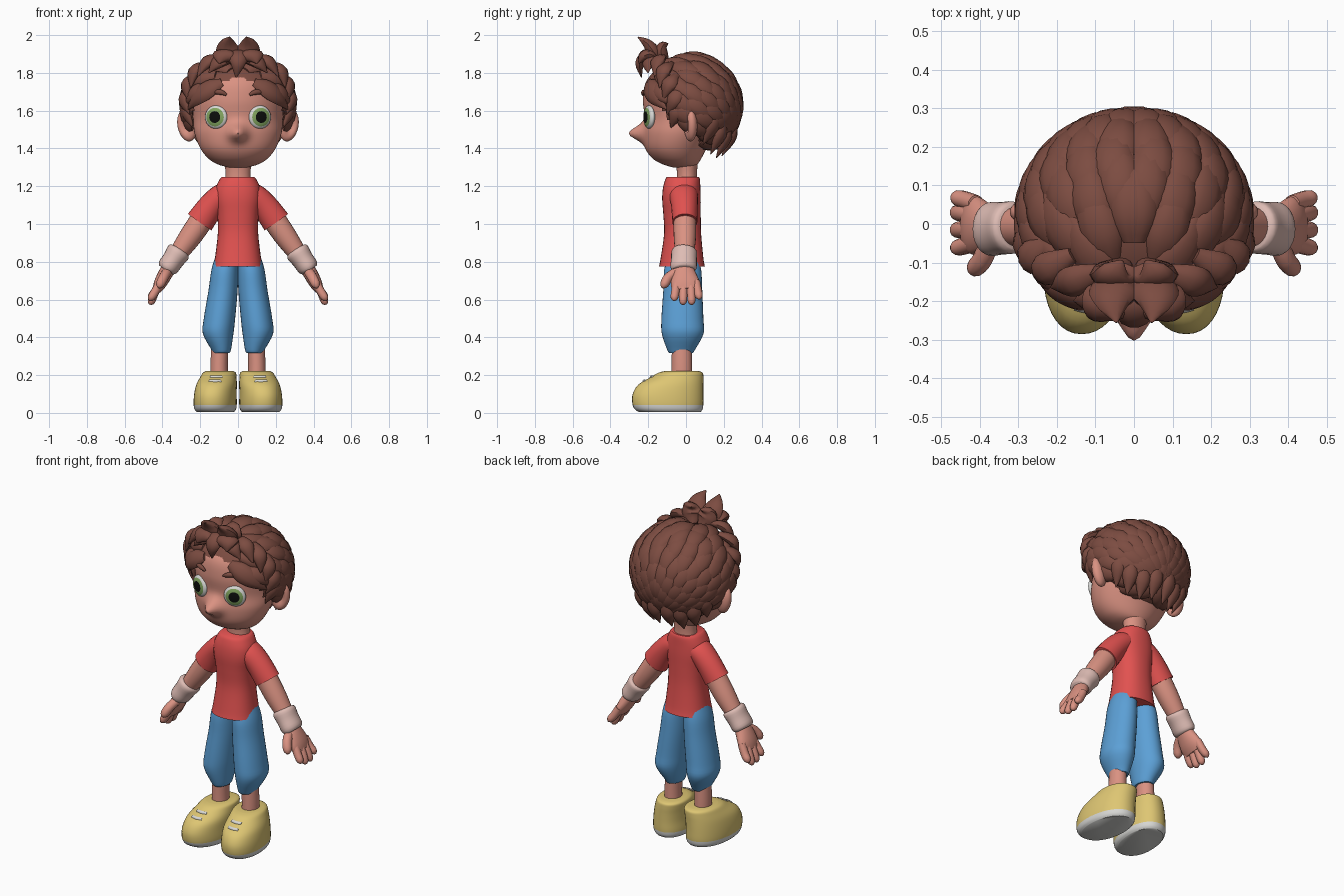
import bpy, bmesh, math
from mathutils import Vector, Matrix

if "Cube" in bpy.data.objects:
    bpy.data.objects.remove(bpy.data.objects["Cube"])


def material(name, rgb):
    lin = [((c / 255 + 0.055) / 1.055) ** 2.4 for c in rgb] + [1]
    m = bpy.data.materials.new(name)
    m.use_nodes = True
    m.diffuse_color = lin
    m.node_tree.nodes["Principled BSDF"].inputs["Base Color"].default_value = lin
    return m


SKIN = material("skin", (218, 146, 130))
HAIR = material("brown hair", (124, 76, 65))
RED = material("red shirt", (226, 82, 80))
BLUE = material("blue trousers", (92, 160, 214))
YELLOW = material("yellow shoe", (222, 198, 115))
WHITE = material("off white", (215, 215, 212))
BAND = material("pale wristband", (222, 188, 180))
GREEN = material("green iris", (130, 165, 95))
BLACK = material("black pupil", (12, 14, 12))
made = []


def finish(name, bm, mats, rule=None, mirror=False):
    """Turn a bmesh into one object, or into a left and right pair."""
    bmesh.ops.recalc_face_normals(bm, faces=bm.faces)
    if rule:
        for f in bm.faces:
            f.material_index = rule(f.calc_center_median())
    for prefix in (("left_", "right_") if mirror else ("",)):
        if prefix == "right_":
            bmesh.ops.transform(bm, matrix=Matrix.Diagonal((-1, 1, 1, 1)), verts=bm.verts)
            bmesh.ops.reverse_faces(bm, faces=bm.faces)
        mesh = bpy.data.meshes.new(prefix + name)
        bm.to_mesh(mesh)
        for m in mats:
            mesh.materials.append(m)
        ob = bpy.data.objects.new(prefix + name, mesh)
        bpy.context.collection.objects.link(ob)
        made.append(ob)
    bm.free()


def spline(rows, k):
    """Smooth curve through rows of numbers, k steps per span."""
    out, n = [], len(rows)
    for i in range(n - 1):
        quad = zip(rows[max(i - 1, 0)], rows[i], rows[i + 1], rows[min(i + 2, n - 1)])
        quad = list(quad)
        for j in range(k):
            t = j / k
            out.append([b + t * ((c - a) + t * (2 * a - 5 * b + 4 * c - d
                        + t * (3 * (b - c) + d - a))) / 2 for a, b, c, d in quad])
    return out + [list(rows[-1])]


def loft(bm, rings):
    rings = [[bm.verts.new(p) for p in r] for r in rings]
    n = len(rings[0])
    for a, b in zip(rings, rings[1:]):
        for i in range(n):
            j = (i + 1) % n
            bm.faces.new((a[i], a[j], b[j], b[i]))
    bm.faces.new(rings[0])
    bm.faces.new(rings[-1])


def upright(rows, n=32, power=2, k=4):
    """Stacked ovals: z, centre x, half width, front y, back y."""
    bm, rings = bmesh.new(), []
    bend = lambda v: math.copysign(abs(v) ** (2 / power), v)
    for z, cx, rx, yf, yb in spline(rows, k):
        angles = [2 * math.pi * i / n for i in range(n)]
        rings.append([(cx + rx * bend(math.cos(a)),
                       (yf + yb) / 2 + (yb - yf) / 2 * bend(math.sin(a)), z) for a in angles])
    loft(bm, rings)
    return bm


def tube(bm, rows, side, n=12, k=3):
    """Oval tube: x, y, z, half width along side, half thickness."""
    rows = spline(rows, k)
    pts = [Vector(r[:3]) for r in rows]
    rings = []
    for i, p in enumerate(pts):
        t = (pts[min(i + 1, len(pts) - 1)] - pts[max(i - 1, 0)]).normalized()
        s = side(p, t) if callable(side) else Vector(side)
        nor = t.cross(s).normalized()
        s = nor.cross(t)
        rings.append([p + s * rows[i][3] * math.cos(a) + nor * rows[i][4] * math.sin(a)
                      for a in (2 * math.pi * j / n for j in range(n))])
    loft(bm, rings)
    return bm


def ball(centre, radii, rot=None, seg=32, rings=24):
    bm = bmesh.new()
    bmesh.ops.create_uvsphere(bm, u_segments=seg, v_segments=rings, radius=1)
    m = Matrix.Translation(centre) @ (rot or Matrix()) @ Matrix.Diagonal((*radii, 1))
    bmesh.ops.transform(bm, matrix=m, verts=bm.verts)
    return bm


# Head with the nose drawn out of the face
bm = upright([(1.3, 0, .05, -.07, .04), (1.315, 0, .105, -.12, .06), (1.345, 0, .155, -.175, .08),
              (1.40, 0, .199, -.215, .11), (1.48, 0, .23, -.226, .16), (1.56, 0, .237, -.218, .21),
              (1.66, 0, .24, -.228, .23), (1.76, 0, .215, -.208, .21), (1.83, 0, .14, -.13, .14),
              (1.86, 0, .04, -.04, .04)], n=96, k=6)
for v in bm.verts:
    if v.co.y < 0:
        dz = v.co.z - 1.478
        v.co.y -= .077 * math.exp(-(v.co.x / .045) ** 2 - (dz / (.047 if dz > 0 else .038)) ** 2)
finish("head", bm, [SKIN])
finish("neck", upright([(1.2, 0, .07, -.05, .06), (1.27, 0, .066, -.048, .058),
                        (1.34, 0, .074, -.055, .065)]), [SKIN])

# Ears, dished on the front
bm = ball((0, 0, 0), (.052, .036, .086))
for v in bm.verts:
    if v.co.y < 0:
        v.co.y += .03 * math.exp(-(v.co.x / .025) ** 2 - (v.co.z / .045) ** 2)
bmesh.ops.transform(bm, matrix=Matrix.Translation((.27, .022, 1.522))
                    @ Matrix.Rotation(.2, 4, 'Y') @ Matrix.Rotation(.35, 4, 'Z'), verts=bm.verts)
finish("ear", bm, [SKIN], mirror=True)

# Eyes: white, iris and pupil as rings round the eye axis
eye = Vector((.116, -.195, 1.566))
turn = Matrix.Rotation(.36, 4, 'Z') @ Matrix.Rotation(math.pi / 2, 4, 'X')


def eye_rule(p):
    q = turn.inverted() @ (p - eye)
    r = math.hypot(q.x, q.y) / .062
    return 0 if q.z < 0 or r > .79 else (1 if r > .5 else 2)


finish("eye", ball(eye, (.062, .062, .024), turn), [WHITE, GREEN, BLACK], eye_rule, True)

# Hair: scalp shell, then overlapping leaf-shaped locks combed to the nape
CENTRE, RADII = Vector((0, .015, 1.632)), Vector((.28, .258, .252))
FLOW = Vector((0, .8, -.6))


def outward(p):
    return Vector([(p[i] - CENTRE[i]) / RADII[i] ** 2 for i in range(3)]).normalized()


def across(p, t):
    return t.cross(outward(p))


def on_scalp(p):
    if p.y < -.06 - .55 * (p.z - 1.5) or p.z < 1.37:
        return False
    return p.z > 1.60 or p.y > .065 or (p.y < -.03 and p.z > 1.53)


def surface(d, lift=1):
    return CENTRE + Vector([d[i] * RADII[i] * lift for i in range(3)])


def lock(bm, pts, width, thick, side=across, k=2):
    rows, last = [], len(pts) - 1
    for i, p in enumerate(pts):
        w = max(math.sin(math.pi * (.1 + .9 * i / last) ** .85), .06)
        rows.append((*p, width * w, thick * w))
    tube(bm, rows, side, n=10, k=k)


bm = ball(CENTRE, RADII, seg=64, rings=48)
bmesh.ops.delete(bm, geom=[f for f in bm.faces if not on_scalp(f.calc_center_median())],
                 context='FACES')
finish("scalp_hair", bm, [HAIR])

bm = bmesh.new()
COUNT = 170
for i in range(COUNT):
    z = 1 - (2 * i + 1) / COUNT
    a = i * math.pi * (3 - math.sqrt(5))
    seed = Vector((math.sqrt(1 - z * z) * math.cos(a), math.sqrt(1 - z * z) * math.sin(a), z))
    if seed.x < -.02 or not on_scalp(surface(seed)) or seed.dot(FLOW) > .93:
        continue
    tangent = (FLOW - seed * FLOW.dot(seed)).normalized()
    for length in (.95, .65, .4):
        tip = seed * math.cos(length) + tangent * math.sin(length)
        if on_scalp(surface(tip)):
            pts = []
            for j in range(6):
                u = j / 5
                d = seed * math.cos(length * u) + tangent * math.sin(length * u)
                pts.append(surface(d, .99 + .06 * u))
            lock(bm, pts, .032 + .024 * length, .03)
            break
# Curls along the hairline and temples
for pts in ([(.03, -.14, 1.87), (.1, -.195, 1.86), (.155, -.2, 1.80)],
            [(.08, -.12, 1.88), (.16, -.15, 1.86), (.215, -.165, 1.78)],
            [(.16, -.08, 1.85), (.23, -.12, 1.81), (.25, -.14, 1.72)],
            [(.22, -.05, 1.79), (.27, -.09, 1.74), (.265, -.12, 1.66)],
            [(.25, -.02, 1.73), (.285, -.06, 1.66), (.255, -.1, 1.58)],
            [(.26, -.01, 1.66), (.27, -.05, 1.59), (.238, -.08, 1.51)]):
    lock(bm, pts, .046, .03, k=5)
# Ragged ends behind the ears and over the nape
for x, y, z in ((.04, .2, 1.36), (.1, .17, 1.35), (.16, .14, 1.37), (.205, .10, 1.42)):
    lock(bm, [(x * 1.1, y + .055, z + .19), (x * 1.12, y + .04, z + .1), (x, y - .01, z)],
         .045, .03, k=5)
finish("hair_locks", bm, [HAIR], mirror=True)

# Upswept tuft over the forehead
bm = bmesh.new()
for pts in ([(.02, -.12, 1.85), (.05, -.17, 1.91), (.055, -.205, 1.955), (.045, -.255, 1.99)],
            [(.03, -.1, 1.85), (.05, -.13, 1.9), (.05, -.125, 1.94), (.03, -.095, 1.955)],
            [(.02, -.14, 1.87), (.07, -.2, 1.89), (.09, -.23, 1.88), (.1, -.25, 1.85)]):
    lock(bm, pts, .064, .036, side=(1, 0, 0), k=4)
finish("tuft", bm, [HAIR], mirror=True)
bm = bmesh.new()
lock(bm, [(0, -.13, 1.88), (0, -.2, 1.89), (0, -.245, 1.85), (-.01, -.235, 1.775)],
     .055, .034, side=(1, 0, 0), k=4)
finish("centre_forelock", bm, [HAIR])

bm = bmesh.new()
lock(bm, [(.06, -.228, 1.683), (.09, -.225, 1.697), (.135, -.203, 1.697), (.188, -.158, 1.675)],
     .014, .012, side=(0, 0, 1), k=4)
finish("eyebrow", bm, [HAIR], mirror=True)

# Shirt and sleeves
finish("shirt", upright([(.775, 0, .13, -.143, .10), (.82, 0, .122, -.134, .092),
                         (.95, 0, .107, -.116, .08), (1.05, 0, .11, -.12, .078),
                         (1.13, 0, .122, -.126, .078), (1.19, 0, .118, -.122, .076),
                         (1.235, 0, .098, -.11, .074), (1.25, 0, .085, -.1, .068)],
                        power=2.3), [RED])
finish("sleeve", tube(bmesh.new(), [(.04, -.015, 1.165, .075, .06), (.09, -.012, 1.145, .075, .066),
                                    (.145, -.008, 1.09, .07, .07), (.203, -.006, 1.01, .066, .076)],
                      (0, 1, 0), 24, 5), [RED], mirror=True)

# Arms, wristbands and hands
finish("arm", tube(bmesh.new(), [(.17, -.006, 1.06, .058, .06), (.21, -.006, .995, .06, .062),
                                 (.265, -.006, .915, .058, .058), (.34, -.008, .81, .046, .044)],
                   (0, 1, 0), 24), [SKIN], mirror=True)
finish("wristband", tube(bmesh.new(), [(.308, -.008, .862, .058, .052), (.316, -.009, .85, .068, .064),
                                       (.342, -.011, .812, .068, .058), (.37, -.013, .772, .07, .056),
                                       (.38, -.013, .757, .06, .044)], (0, 1, 0), 24), [BAND],
       mirror=True)
bm = bmesh.new()
tube(bm, [(.355, -.01, .785, .045, .038), (.385, -.01, .735, .064, .038), (.412, -.004, .685, .077, .034),
          (.43, 0, .65, .07, .024)], (0, 1, 0), 20)
digits = [([(.41, y * .85, .695), (.437, y, .645), (.459, y * 1.1, z)], .0225)
          for y, z in ((-.056, .61), (-.014, .59), (.027, .59), (.062, .618))]
digits.append(([(.37, -.035, .755), (.392, -.09, .72), (.412, -.115, .68)], .026))
for pts, r in digits:
    a, b = Vector(pts[-2]), Vector(pts[-1])
    tip = b + (b - a).normalized() * r * .8
    tube(bm, [(*pts[0], r, r), (*pts[1], r, r), (*b, r * .9, r * .9), (*tip, r * .3, r * .3)],
         (.8, .3, .5), 12)
finish("hand", bm, [SKIN], mirror=True)

# Trousers and shins
finish("trouser_leg", upright([(.318, .088, .044, -.09, .038), (.335, .089, .052, -.1, .048),
                               (.42, .105, .081, -.128, .093), (.5, .098, .083, -.13, .092),
                               (.65, .079, .077, -.12, .086), (.76, .07, .07, -.115, .08),
                               (.84, .06, .055, -.09, .06)]), [BLUE], mirror=True)
finish("shin", upright([(.17, .1, .047, -.078, .033), (.26, .1, .046, -.076, .032),
                        (.36, .095, .045, -.075, .03)]), [SKIN], mirror=True)

# Shoes with pale soles and two lace bars
bm = upright([(0.005, .121, .098, -.25, .078), (.02, .121, .109, -.272, .088),
              (.05, .121, .113, -.284, .092), (.1, .12, .111, -.282, .092),
              (.15, .115, .106, -.252, .092), (.19, .108, .095, -.185, .092),
              (.213, .104, .086, -.145, .088), (.222, .103, .07, -.11, .065)], n=40, power=2.15)
for v in bm.verts:
    v.co.x -= (v.co.y + .1) * .08
finish("shoe", bm, [YELLOW, WHITE], lambda p: 1 if p.z < .045 else 0, True)
bm = bmesh.new()
for x, y, z in ((.116, -.186, .19), (.122, -.225, .168)):
    tube(bm, [(x - .032, y + .007, z, .009, .005), (x, y, z + .001, .009, .005),
              (x + .032, y + .007, z, .009, .005)], (0, -.5, -.8), 8)
finish("lace", bm, [WHITE], mirror=True)

for ob in made:
    ob.select_set(True)
bpy.context.view_layer.objects.active = made[0]
bpy.ops.object.shade_smooth_by_angle(angle=math.radians(50))
